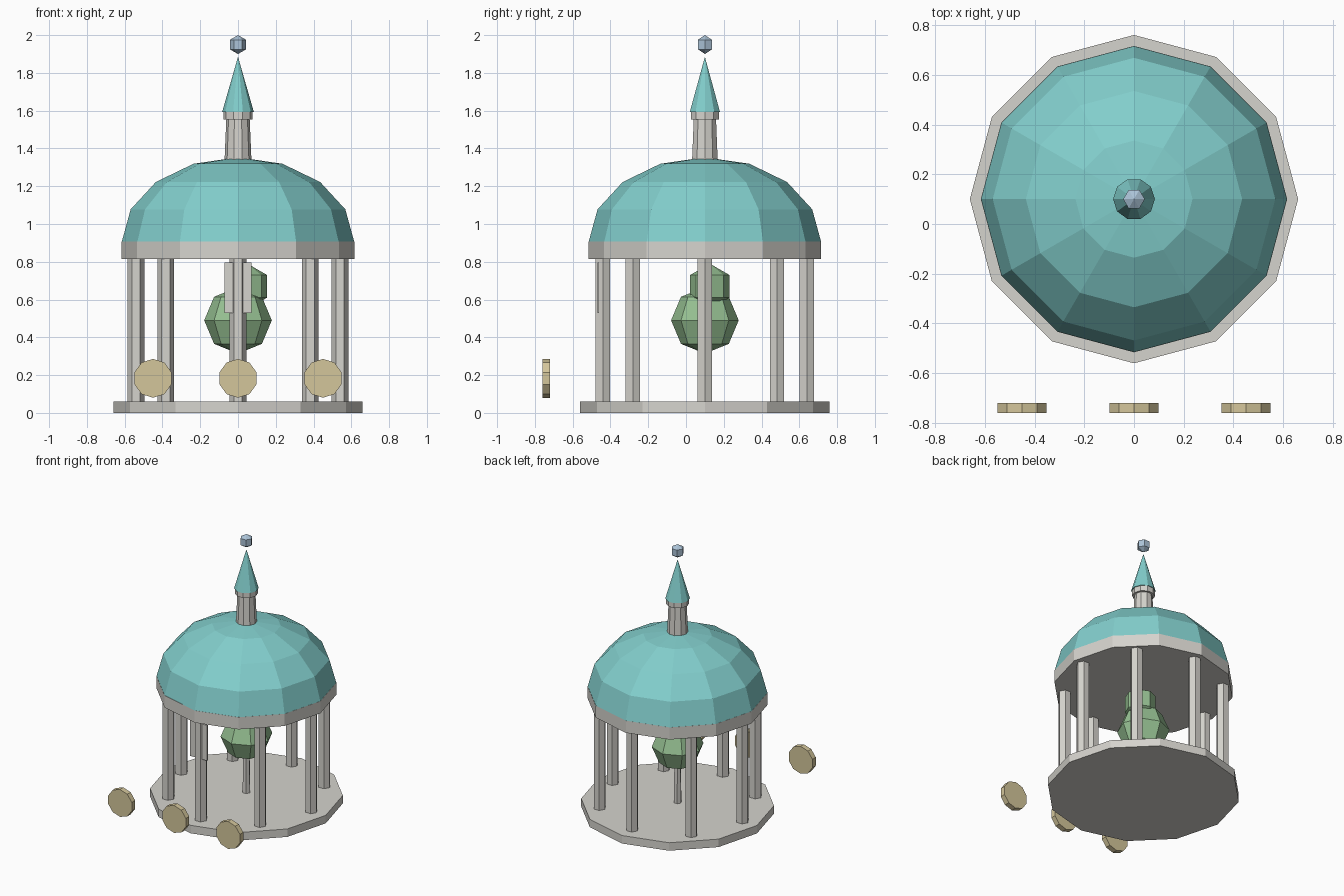
import bpy, bmesh, math
from mathutils import Matrix

if "Cube" in bpy.data.objects:
    bpy.data.objects.remove(bpy.data.objects["Cube"])

CY = 0.1  # pavilion axis in y


def material(name, rgb):
    lin = [(c / 255 / 12.92) if c < 11 else ((c / 255 + 0.055) / 1.055) ** 2.4 for c in rgb]
    m = bpy.data.materials.new(name)
    m.diffuse_color = (*lin, 1)
    m.use_nodes = True
    m.node_tree.nodes["Principled BSDF"].inputs["Base Color"].default_value = m.diffuse_color
    return m


STONE = material("pale_stone", (213, 211, 205))
TEAL = material("teal_roof", (130, 206, 204))
GREEN = material("leaf_green", (150, 192, 146))
TAN = material("tan_disc", (212, 198, 155))
BLUE = material("pale_blue", (172, 196, 216))


def finish(name, bm, mat, loc):
    bmesh.ops.recalc_face_normals(bm, faces=bm.faces)
    me = bpy.data.meshes.new(name)
    bm.to_mesh(me)
    bm.free()
    me.materials.append(mat)
    ob = bpy.data.objects.new(name, me)
    ob.location = loc
    bpy.context.collection.objects.link(ob)
    return ob


def lathe(name, profile, sides, mat, loc=(0, CY, 0), phase=0.0, tilt=0.0):
    """Flat-shaded revolve of (radius, z) points; ends are capped."""
    bm = bmesh.new()
    rings = []
    for r, z in profile:
        if r < 1e-6:
            rings.append([bm.verts.new((0, 0, z))])
        else:
            angles = [phase + math.tau * i / sides for i in range(sides)]
            rings.append([bm.verts.new((r * math.cos(a), r * math.sin(a), z)) for a in angles])
    for lo, hi in zip(rings, rings[1:]):
        for i in range(sides):
            j = (i + 1) % sides
            if len(lo) == 1:
                bm.faces.new((lo[0], hi[j], hi[i]))
            elif len(hi) == 1:
                bm.faces.new((lo[i], lo[j], hi[0]))
            else:
                bm.faces.new((lo[i], lo[j], hi[j], hi[i]))
    for ring in (rings[0], rings[-1]):
        if len(ring) > 1:
            bm.faces.new(ring)
    bm.transform(Matrix.Rotation(tilt, 4, 'X'))
    return finish(name, bm, mat, loc)


def arc(r, h, start, steps):
    """Elliptic profile from the start angle up to the top pole."""
    pts = []
    for i in range(steps + 1):
        a = start + (math.pi / 2 - start) * i / steps
        pts.append((r * math.cos(a), h * math.sin(a)))
    return pts


# Floor and ring beam
lathe("floor_slab", [(0.66, 0), (0.66, 0.06)], 12, STONE)
lathe("ring_beam", [(0.616, 0.816), (0.616, 0.907)], 12, STONE)

# Eight hexagonal columns
for k in range(8):
    a = math.tau * k / 8
    lathe(f"column_{k + 1}", [(0.044, 0.05), (0.044, 0.82)], 6, STONE,
          (0.54 * math.cos(a), CY + 0.54 * math.sin(a), 0))

# Dome
lathe("dome", arc(0.615, 0.446, 0, 4), 12, TEAL, (0, CY, 0.907))

# Lantern, collar, spire and floating finial
lathe("lantern", [(0.072, 1.32), (0.062, 1.555)], 10, STONE)
lathe("lantern_collar", [(0.078, 1.553), (0.078, 1.593)], 10, STONE)
lathe("spire", [(0.084, 1.593), (0, 1.885)], 10, TEAL)
lathe("finial", arc(0.05, 0.05, -math.pi / 2, 4)[0:1] +
      [(0.0433, -0.025), (0.0433, 0.025), (0, 0.05)], 6, BLUE, (0, CY, 1.95))

# Small tree in the middle
lathe("tree_trunk", [(0.029, 0.05), (0.023, 0.42)], 6, STONE)
lathe("lower_foliage", arc(0.179, 0.176, -math.pi / 2, 4), 8, GREEN, (0, CY, 0.49))
lathe("upper_foliage", arc(0.12, 0.12, -math.pi / 2, 3), 8, GREEN, (0.05, CY + 0.026, 0.67))

# Plate on the front column
bm = bmesh.new()
bmesh.ops.create_cube(bm, size=1)
bm.transform(Matrix.Diagonal((0.142, 0.008, 0.266, 1)))
finish("front_plate", bm, STONE, (0, -0.465, 0.663))

# Three upright discs in front
for name, x in (("left", -0.45), ("middle", 0), ("right", 0.45)):
    lathe(f"{name}_disc", [(0.103, -0.02), (0.103, 0.02)], 10, TAN,
          (x, -0.74, 0.183), phase=math.pi / 2, tilt=math.pi / 2)
